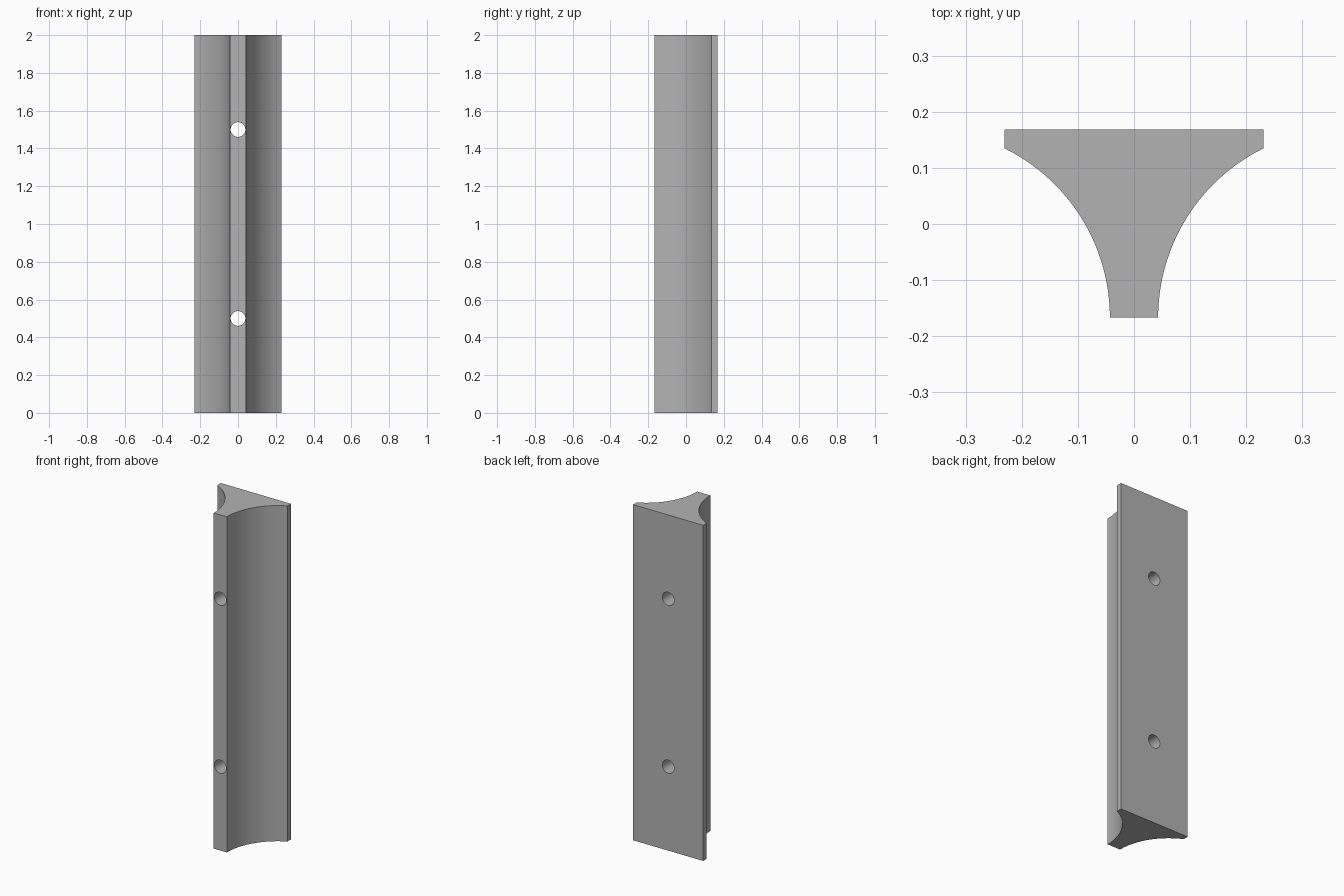
import bpy, bmesh, math

cube = bpy.data.objects.get("Cube")
if cube:
    bpy.data.objects.remove(cube, do_unlink=True)

HEIGHT = 2.0
FRONT, BACK = -0.167, 0.168      # y of the narrow and wide faces
NOSE, WING = 0.043, 0.231        # half widths of those faces
RADIUS = 0.3365                  # concave flank
SWEEP = math.radians(63.8)
STEPS = 32

grey = bpy.data.materials.new("plain grey")
grey.use_nodes = True
colour = (0.45, 0.45, 0.45, 1)
grey.diffuse_color = colour
grey.node_tree.nodes["Principled BSDF"].inputs["Base Color"].default_value = colour

# Right half of the cross-section: concave arc, then the thin wing edge
half = []
for i in range(STEPS + 1):
    a = SWEEP * i / STEPS
    half.append((NOSE + RADIUS * (1 - math.cos(a)), FRONT + RADIUS * math.sin(a)))
half[-1] = (WING, half[-1][1])
half.append((WING, BACK))
outline = half + [(-x, y) for x, y in reversed(half)]

# Flared strip, extruded upwards
bm = bmesh.new()
base = bm.faces.new([bm.verts.new((x, y, 0)) for x, y in outline])
top = bmesh.ops.extrude_face_region(bm, geom=[base])["geom"]
bmesh.ops.translate(bm, vec=(0, 0, HEIGHT),
                    verts=[v for v in top if isinstance(v, bmesh.types.BMVert)])
bmesh.ops.recalc_face_normals(bm, faces=bm.faces)
mesh = bpy.data.meshes.new("flared_strip")
bm.to_mesh(mesh)
bm.free()
mesh.materials.append(grey)
strip = bpy.data.objects.new("flared_strip", mesh)
bpy.context.collection.objects.link(strip)

# Screw holes drilled from front to back
for z in (0.5, 1.5):
    bpy.ops.mesh.primitive_cylinder_add(vertices=48, radius=0.039, depth=1,
                                        location=(0, 0, z), rotation=(math.pi / 2, 0, 0))
    drill = bpy.context.object
    drill.name = "hole_cutter"
    drill.hide_render = True
    drill.data.materials.append(grey)
    cut = strip.modifiers.new("screw_hole", 'BOOLEAN')
    cut.operation = 'DIFFERENCE'
    cut.solver = 'EXACT'
    cut.object = drill
    bpy.ops.object.select_all(action='DESELECT')
    strip.select_set(True)
    bpy.context.view_layer.objects.active = strip
    bpy.ops.object.modifier_apply(modifier=cut.name)
    bpy.data.objects.remove(drill, do_unlink=True)

bpy.ops.object.shade_smooth_by_angle(angle=math.radians(20))
